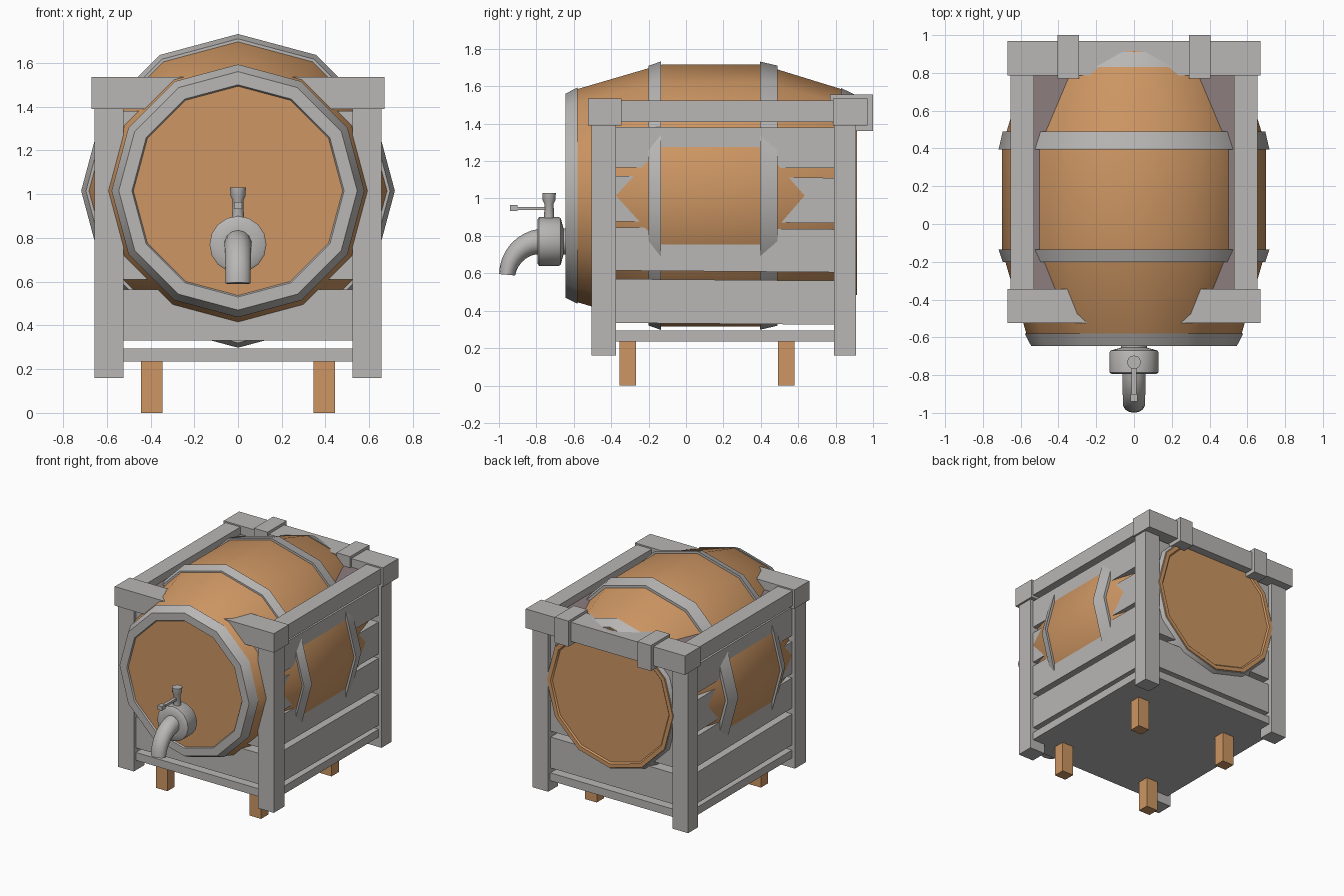
import bpy, bmesh, math
from mathutils import Vector

cube = bpy.data.objects.get("Cube")
if cube:
    bpy.data.objects.remove(cube, do_unlink=True)


def material(name, rgb):
    m = bpy.data.materials.new(name)
    m.use_nodes = True
    linear = [((c / 255 + 0.055) / 1.055) ** 2.4 for c in rgb] + [1]
    m.diffuse_color = linear
    m.node_tree.nodes["Principled BSDF"].inputs["Base Color"].default_value = linear
    return m


wood = material("warm_wood", (205, 150, 99))
grey = material("pale_grey", (185, 183, 181))
mauve = material("dull_mauve", (140, 125, 127))


def finish(name, bm, mat, smooth=False):
    bmesh.ops.recalc_face_normals(bm, faces=bm.faces)
    mesh = bpy.data.meshes.new(name)
    bm.to_mesh(mesh)
    bm.free()
    mesh.materials.append(mat)
    ob = bpy.data.objects.new(name, mesh)
    bpy.context.collection.objects.link(ob)
    if smooth:
        bpy.ops.object.select_all(action='DESELECT')
        ob.select_set(True)
        bpy.context.view_layer.objects.active = ob
        bpy.ops.object.shade_smooth_by_angle(angle=math.radians(40))
    return ob


def box(name, x, y, z, mat=grey, tilt=0):
    """Box from (min, max) ranges; tilt turns it slightly about the x axis."""
    bm = bmesh.new()
    bmesh.ops.create_cube(bm, size=1)
    for v in bm.verts:
        v.co = Vector([v.co[i] * (r[1] - r[0]) for i, r in enumerate((x, y, z))])
    ob = finish(name, bm, mat)
    ob.location = [sum(r) / 2 for r in (x, y, z)]
    ob.rotation_euler.x = tilt
    return ob


def lathe(name, profile, z, mat, sides=12, axis='Y', y0=0, closed=False):
    """Turn (position, radius) points about an axis; ends are capped unless closed."""
    bm = bmesh.new()
    rings = []
    for p, r in profile:
        ring = []
        for k in range(sides):
            a = 2 * math.pi * k / sides
            c, s = r * math.cos(a), r * math.sin(a)
            ring.append(bm.verts.new((c, p, z + s) if axis == 'Y' else (c, y0 + s, p)))
        rings.append(ring)
    pairs = list(zip(rings, rings[1:]))
    if closed:
        pairs.append((rings[-1], rings[0]))
    else:
        bm.faces.new(rings[0])
        bm.faces.new(rings[-1])
    for a, b in pairs:
        for k in range(sides):
            n = (k + 1) % sides
            bm.faces.new((a[k], a[n], b[n], b[k]))
    return finish(name, bm, mat, True)


# Barrel body and hoops
AXIS = 1.015
lathe("barrel_body", [(-.635, .48), (-.635, .53), (-.58, .57), (-.17, .69), (-.13, .70), (.40, .70),
                      (.44, .69), (.845, .565), (.915, .53), (.915, .50), (.905, .49)], AXIS, wood)
lathe("front_rim", [(-.63, .475), (-.645, .485), (-.645, .545), (-.58, .578), (-.58, .475)],
      AXIS, grey, closed=True)
lathe("back_rim", [(.83, .55), (.83, .575), (.91, .537), (.91, .52)], AXIS, grey, closed=True)
lathe("front_hoop", [(-.20, .66), (-.20, .695), (-.135, .717), (-.135, .68)], AXIS, grey, closed=True)
lathe("back_hoop", [(.395, .68), (.395, .717), (.49, .695), (.49, .66)], AXIS, grey, closed=True)

# Crate floor and lid board
box("crate_floor", (-.63, .63), (-.48, .885), (.235, .295))
box("lid_board", (-.54, .54), (-.36, .80), (1.45, 1.47), mauve)

# Crate posts, side rails, clamps and feet, on both sides
front, back = (-.505, -.375), (.79, .91)
for side, s in (("left", 1), ("right", -1)):
    def span(a, b):
        return tuple(sorted((a * s, b * s)))
    for end, y, foot in (("front", front, (-.355, -.268)), ("back", back, (.492, .58))):
        box(f"{end}_{side}_post", span(.523, .655), y, (.16, 1.39))
        box(f"{end}_{side}_foot", span(.345, .443), foot, (0, .24), wood)
    box(f"{side}_top_rail", span(.53, .655), (-.35, .79), (1.41, 1.525))
    box(f"{side}_back_clamp", span(.29, .405), (.77, 1.0), (1.36, 1.555))

# Crate end rails
box("front_top_rail", (-.67, .67), (-.525, -.345), (1.39, 1.535))
box("back_top_rail", (-.67, .67), (.785, .97), (1.39, 1.535))

# Crate wall planks with gaps between
levels = [(.33, .565), (.61, .84), (.873, 1.115), (1.165, 1.38)]
for i, z in enumerate(levels):
    tilt = -.008 if i < 3 else -.003
    box(f"left_plank_{i}", (.54, .63), (-.40, .81), z, tilt=tilt)
    box(f"right_plank_{i}", (-.63, -.54), (-.40, .81), z, tilt=tilt)
    box(f"front_plank_{i}", (-.54, .54), (-.48, -.40), z)
    box(f"back_plank_{i}", (-.54, .54), (.80, .88), z)

# Tap body and valve
TAP = .77
lathe("tap_body", [(-.63, .07), (-.655, .07), (-.67, .125), (-.68, .13), (-.785, .13), (-.793, .12),
                   (-.795, .065)], TAP, grey, 16)
lathe("valve_stem", [(.88, .028), (.97, .024), (.99, .034), (1.03, .036)], 0, grey, 12, 'Z', -.732)
box("valve_handle", (-.012, .012), (-.91, -.73), (.938, .955))
box("handle_grip", (-.018, .018), (-.94, -.90), (.932, .964))

# Curved spout, bending forward and down
bm = bmesh.new()
rings = []
steps, sides = 8, 14
for i in range(steps + 1):
    t = i / steps
    a = math.radians(85) * t
    centre = Vector((0, -.78 - .177 * math.sin(a), .592 + .178 * math.cos(a) - .0155 * t))
    outward = Vector((0, -math.sin(a), math.cos(a)))
    r = .068 - .025 * t
    ring = []
    for k in range(sides):
        b = 2 * math.pi * k / sides
        ring.append(bm.verts.new(centre + outward * r * math.cos(b)
                                 + Vector((.064 - .006 * t, 0, 0)) * math.sin(b)))
    rings.append(ring)
for a, b in zip(rings, rings[1:]):
    for k in range(sides):
        n = (k + 1) % sides
        bm.faces.new((a[k], a[n], b[n], b[k]))
bm.faces.new(rings[0])
bm.faces.new(rings[-1])
finish("tap_spout", bm, grey, True)
